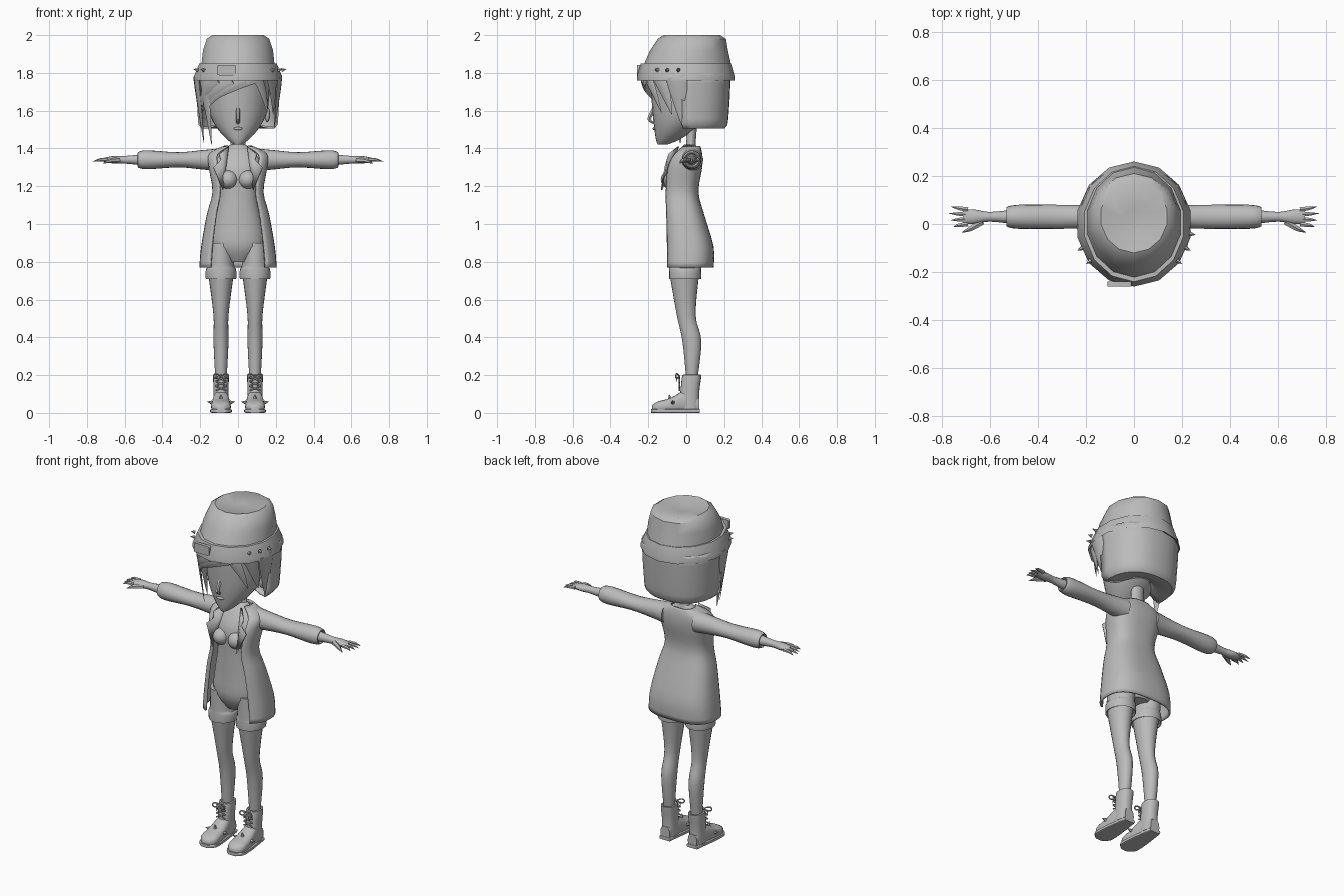
import bpy
import bmesh
from math import sin, cos, tau, radians, copysign
from mathutils import Vector

if "Cube" in bpy.data.objects:
    bpy.data.objects.remove(bpy.data.objects["Cube"], do_unlink=True)

GREY = (0.5, 0.5, 0.5, 1)
grey = bpy.data.materials.new("plain grey")
grey.use_nodes = True
grey.diffuse_color = GREY
grey.node_tree.nodes["Principled BSDF"].inputs["Base Color"].default_value = GREY

LEG_X = 0.09
HAT_BASE = 1.78


def finish(name, bm, mirror=False, thick=0):
    """Turn a bmesh into a smooth, grey object, optionally mirrored or thickened."""
    bmesh.ops.recalc_face_normals(bm, faces=bm.faces)
    mesh = bpy.data.meshes.new(name)
    bm.to_mesh(mesh)
    bm.free()
    mesh.materials.append(grey)
    for polygon in mesh.polygons:
        polygon.use_smooth = True
    mesh.set_sharp_from_angle(angle=radians(45))
    obj = bpy.data.objects.new(name, mesh)
    bpy.context.scene.collection.objects.link(obj)
    if thick:
        solid = obj.modifiers.new("thickness", 'SOLIDIFY')
        solid.thickness = thick
        solid.offset = 0
    if mirror:
        obj.modifiers.new("mirror", 'MIRROR').use_mirror_merge = False


def spline(before, start, end, after, t):
    """Catmull-Rom blend between start and end."""
    bend = (2 * before - 5 * start + 4 * end - after) * t * t
    twist = (3 * start - before - 3 * end + after) * t ** 3
    return start + ((end - before) * t + bend + twist) / 2


def smooth(sections, steps):
    """Fill in extra cross-sections along a spline."""
    last = len(sections) - 1
    result = []
    for i in range(last):
        four = [sections[max(0, min(last, i + k))] for k in (-1, 0, 1, 2)]
        for step in range(steps):
            result.append([spline(*parts, step / steps) for parts in zip(*four)])
    return result + [sections[last]]


def loft(name, sections, steps=3, sides=20, square=1, gap=0, **options):
    """Skin (centre, u, v) cross-sections; a gap in degrees leaves the front open."""
    def power(value):
        return copysign(abs(value) ** square, value)

    start, sweep = radians(gap), tau - 2 * radians(gap)
    angles = [start + sweep * i / sides for i in range(sides + 1 if gap else sides)]
    bm = bmesh.new()
    rows = [[bm.verts.new(centre + u * power(sin(a)) - v * power(cos(a))) for a in angles]
            for centre, u, v in smooth(sections, steps)]
    for lower, upper in zip(rows, rows[1:]):
        for i in range(sides):
            j = (i + 1) % len(angles)
            bm.faces.new((lower[i], lower[j], upper[j], upper[i]))
    if not gap:
        bm.faces.new(rows[0])
        bm.faces.new(rows[-1])
    finish(name, bm, **options)


def upright(rings, x=0):
    """Sections from (height, half width, front, back)."""
    return [(Vector((x, (front + back) / 2, z)), Vector((width, 0, 0)),
             Vector((0, (back - front) / 2, 0))) for z, width, front, back in rings]


def along_arm(rings):
    """Sections from (reach, half depth, half height)."""
    return [(Vector((x, 0.03, 1.34)), Vector((0, depth, 0)), Vector((0, 0, height)))
            for x, depth, height in rings]


def along_foot(rings):
    """Sections from (position, half width, height), resting on the ground."""
    return [(Vector((LEG_X, y, height / 2)), Vector((width, 0, 0)), Vector((0, 0, height / 2)))
            for y, width, height in rings]


def strand(name, points, radius, flat=1, out=(0, 0, 1), taper=1, sides=6, **options):
    """Tube along points, narrowing to the tip and flattened in the out direction."""
    points = [Vector(point) for point in points]
    last = len(points) - 1
    sections = []
    for i, point in enumerate(points):
        along = (points[min(i + 1, last)] - points[max(i - 1, 0)]).normalized()
        side = along.cross(Vector(out)).normalized()
        size = radius * (1 - taper * 0.95 * (i / last) ** 2)
        sections.append((point, side * size, side.cross(along) * size * flat))
    loft(name, sections, sides=sides, **options)


def stud(name, base, direction, **options):
    base, direction = Vector(base), Vector(direction).normalized()
    strand(name, [base, base + direction * 0.025], 0.011, out=direction.orthogonal(),
           steps=1, **options)


def ball(name, place, size, **options):
    bm = bmesh.new()
    bmesh.ops.create_uvsphere(bm, u_segments=16, v_segments=10, radius=1)
    bmesh.ops.scale(bm, vec=size, verts=bm.verts)
    bmesh.ops.translate(bm, vec=place, verts=bm.verts)
    finish(name, bm, **options)


def around_head(degrees, radius, z):
    """Point at an angle from the front, positive to the model's left."""
    a = radians(degrees)
    return Vector((radius * sin(a), -radius * cos(a), z))


# Hat: turned-up band, dented crown, badge and studs
loft("hat_band", upright([(1.8, .2, -.2, .2), (1.76, .24, -.26, .26), (HAT_BASE, .24, -.26, .26),
                          (1.85, .21, -.24, .24)]), steps=1, sides=14)
loft("hat_crown", upright([(1.83, .2, -.23, .24), (1.92, .19, -.19, .22), (1.98, .17, -.15, .21),
                           (2, .14, -.12, .18), (1.98, .04, -.03, .06)]), steps=1, sides=14)
for degrees in (-65, -50, 50, 65, 80):
    direction = around_head(degrees, 1, 0.2)
    stud("hat_stud", around_head(degrees, 0.235, 1.815), direction)
loft("hat_badge", [(Vector((-0.06, y, 1.815)), Vector((0.05, 0, 0)), Vector((0, 0, 0.028)))
                   for y in (-0.26, -0.24)], steps=1, square=0.2)

# Head and face
loft("head", upright([(1.42, .02, -.15, -.1), (1.45, .06, -.16, -.03), (1.52, .12, -.17, .07),
                      (1.62, .16, -.18, .16), (1.8, .17, -.19, .19)]), sides=24)
strand("nose", [(0, -.17, 1.61), (0, -.195, 1.555), (0, -.17, 1.535)], 0.012, taper=0.3, out=(1, 0, 0))
ball("lips", (0, -.167, 1.505), (.025, .01, .008))
ball("ears", (.155, .01, 1.58), (.015, .025, .04), mirror=True)

# Bobbed hair with a swept fringe and side locks
loft("hair_back", upright([(1.54, .06, -.05, .1), (1.51, .19, -.19, .2), (1.6, .21, -.21, .22),
                           (1.8, .22, -.22, .23)]), gap=85, square=0.85, thick=0.01)
# Each lock: angle at the root, angle at the tip, tip height, half width
for root, tip, bottom, width in ((25, -35, 1.66, .035), (8, -55, 1.61, .04), (-10, -65, 1.6, .045),
                                 (-30, -75, 1.6, .045), (-55, -50, 1.42, .035),
                                 (-78, -80, 1.43, .055), (25, 50, 1.59, .03),
                                 (50, 68, 1.58, .04), (76, 85, 1.51, .055)):
    path = []
    for step in range(5):
        t = step / 4
        drop = (HAT_BASE - bottom) * t ** 1.3
        path.append(around_head(root + (tip - root) * t, 0.225 - 0.12 * drop, HAT_BASE - drop))
    strand("hair_lock", path, width, flat=0.25, out=around_head((root + tip) / 2, 1, 0), sides=8)

# Neck and body
loft("neck", upright([(1.35, .07, -.03, .06), (1.42, .04, 0, .05), (1.55, .04, 0, .06)]))
loft("torso", upright([(.8, .06, -.06, .08), (.88, .14, -.1, .11), (1, .13, -.1, .09),
                       (1.15, .1, -.1, .05), (1.28, .12, -.1, .06), (1.36, .11, -.06, .06),
                       (1.42, .04, -.01, .05)]), sides=24, square=0.9)
ball("bust", (.05, -.078, 1.235), (.05, .056, .05), mirror=True)

# Open jacket with notched lapels and sleeves
loft("jacket", upright([(.77, .2, -.12, .14), (.88, .19, -.12, .14), (1.05, .16, -.12, .09),
                        (1.17, .13, -.12, .06), (1.3, .15, -.11, .08), (1.37, .15, -.07, .08),
                        (1.41, .07, -.02, .07)]), sides=28, gap=40, square=0.75, thick=0.01)
bm = bmesh.new()
notched = [(.05, -.04, 1.41), (.1, -.09, 1.37), (.09, -.1, 1.34), (.13, -.11, 1.3), (.08, -.13, 1.18)]
bm.faces.new([bm.verts.new(corner) for corner in notched])
bmesh.ops.triangulate(bm, faces=bm.faces)
finish("lapels", bm, mirror=True, thick=0.008)
loft("sleeves", along_arm([(.1, .06, .06), (.2, .05, .05), (.32, .05, .04), (.48, .05, .05),
                           (.53, .04, .04), (.52, .03, .03)]), mirror=True)

# Hands with fanned fingers
loft("hands", along_arm([(.5, .03, .03), (.6, .02, .02), (.66, .03, .02), (.71, .03, .01)]),
     sides=12, mirror=True)
for finger in range(4):
    spread = 0.02 * (finger - 1.5)
    reach = 0.77 - 0.01 * abs(finger - 2)
    strand("finger", [(0.69, 0.03 + spread, 1.34), (0.73, 0.03 + spread * 1.2, 1.34),
                      (reach, 0.03 + spread * 1.4, 1.33)], 0.011, mirror=True)
strand("thumbs", [(.63, .01, 1.34), (.68, -.02, 1.335), (.715, -.035, 1.32)], 0.015, mirror=True)

# Cuffed shorts and legs
loft("shorts", upright([(.73, .06, -.08, .07), (.71, .08, -.09, .08), (.76, .08, -.09, .08),
                        (.78, .07, -.09, .08), (.9, .07, -.09, .1)], LEG_X), mirror=True)
loft("legs", upright([(.18, .03, 0, .06), (.38, .04, -.02, .08), (.52, .04, -.05, .05),
                      (.75, .07, -.09, .07)], LEG_X), steps=4, mirror=True)

# Boots: shaft, rounded foot and flat sole
loft("boot_shafts", upright([(.02, .04, -.04, .07), (.12, .04, -.03, .07), (.2, .04, -.02, .08),
                             (.19, .02, 0, .06)], LEG_X), square=0.85, mirror=True)
foot = [(-.18, .02, .04), (-.15, .05, .06), (-.08, .05, .08), (0, .04, .12), (.07, .03, .08)]
loft("boot_feet", along_foot(foot), square=0.75, mirror=True)
loft("boot_soles", along_foot([(y * 1.03, width + 0.005, 0.02) for y, width, height in foot]),
     square=0.3, mirror=True)

# Boot studs, crossed laces and bows
for side in (-1, 1):
    stud("boot_side_stud", (LEG_X + side * 0.05, -0.07, 0.055), (side, -0.2, 0.2), mirror=True)
stud("boot_toe_stud", (LEG_X, -0.085, 0.075), (0, -0.2, 1), mirror=True)
front = Vector((LEG_X, -0.035, 0))
for side in (-1, 1):
    for row in range(3):
        middle = front + Vector((0, 0, 0.13 + row * 0.025))
        slant = Vector((side * 0.028, 0, 0.012))
        strand("boot_lace", [middle - slant, middle, middle + slant], 0.004, taper=0, mirror=True)
    knot = front + Vector((0, 0, 0.195))
    loop = [knot + Vector((side * 0.04 * sin(a / 2), -0.02 * sin(a / 2), 0.012 * sin(a)))
            for a in (tau * step / 6 for step in range(7))]
    strand("boot_bow", loop, 0.004, taper=0, out=(0, 1, 0), mirror=True)
    strand("bow_tail", [knot, knot + Vector((side * 0.014, -0.015, -0.015)),
                        knot + Vector((side * 0.02, -0.015, -0.04))], 0.004, out=(0, 1, 0), mirror=True)
